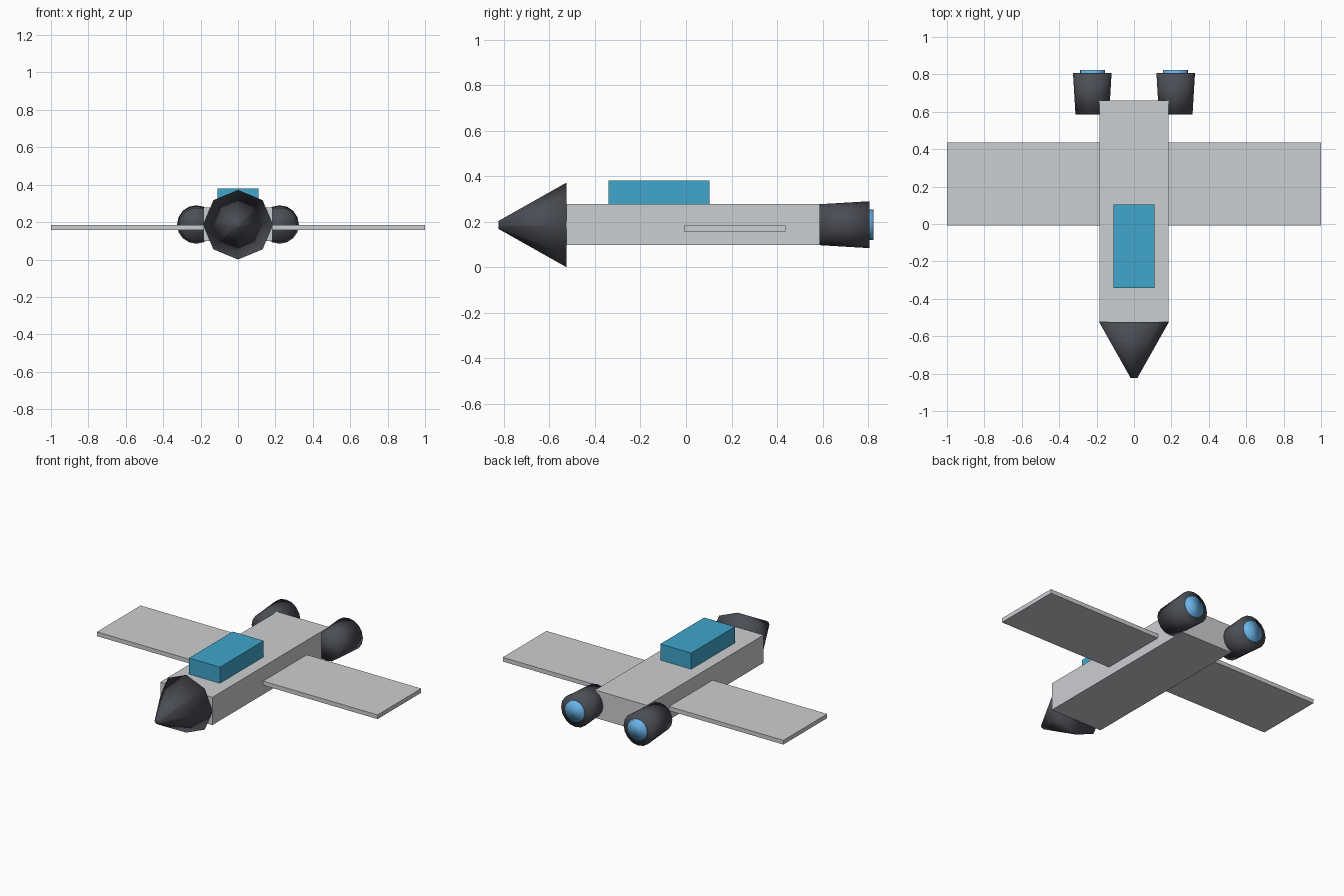
import bpy, bmesh
from math import pi
from mathutils import Matrix

if "Cube" in bpy.data.objects:
    bpy.data.objects.remove(bpy.data.objects["Cube"])


def material(name, color):
    m = bpy.data.materials.new(name)
    m.diffuse_color = (*color, 1)
    m.use_nodes = True
    m.node_tree.nodes["Principled BSDF"].inputs["Base Color"].default_value = m.diffuse_color
    return m


HULL = material("hull_grey", (0.6, 0.62, 0.64))
DARK = material("dark_metal", (0.07, 0.075, 0.09))
GLASS = material("canopy_blue", (0.05, 0.38, 0.6))
GLOW = material("glow_blue", (0.14, 0.45, 0.8))


def finish(name, bm, mat, smooth=False):
    bmesh.ops.recalc_face_normals(bm, faces=bm.faces)
    for f in bm.faces:
        f.smooth = smooth
    mesh = bpy.data.meshes.new(name)
    bm.to_mesh(mesh)
    bm.free()
    mesh.materials.append(mat)
    ob = bpy.data.objects.new(name, mesh)
    bpy.context.collection.objects.link(ob)
    return ob


def box(name, lo, hi, mat):
    bm = bmesh.new()
    size = [b - a for a, b in zip(lo, hi)]
    mid = [(a + b) / 2 for a, b in zip(lo, hi)]
    bmesh.ops.create_cube(bm, size=1, matrix=Matrix.Translation(mid) @ Matrix.Diagonal((*size, 1)))
    return finish(name, bm, mat)


def cone(name, x, z, y0, r0, y1, r1, sides, mat):
    """Cone along y, radius r0 at y0 (front) and r1 at y1 (back)."""
    bm = bmesh.new()
    bmesh.ops.create_cone(
        bm, cap_ends=True, segments=sides, radius1=r1, radius2=r0, depth=y1 - y0,
        matrix=Matrix.Translation((x, (y0 + y1) / 2, z)) @ Matrix.Rotation(pi / 2, 4, 'X'))
    return finish(name, bm, mat, smooth=True)


# Fuselage, canopy and eight-sided nose
box("fuselage", (-0.185, -0.525, 0.098), (0.185, 0.661, 0.277), HULL)
box("canopy", (-0.11, -0.341, 0.27), (0.11, 0.104, 0.381), GLASS)
cone("nose", 0, 0.186, -0.823, 0.018, -0.525, 0.186, 8, DARK)

# Wings, engines and exhaust glow on both sides
for side, s in (("left", -1), ("right", 1)):
    xs = sorted((s * 0.18, s * 1.0))
    box(side + "_wing", (xs[0], -0.008, 0.157), (xs[1], 0.437, 0.184), HULL)
    cone(side + "_engine", s * 0.223, 0.187, 0.586, 0.09, 0.806, 0.103, 16, DARK)
    cone(side + "_engine_glow", s * 0.223, 0.187, 0.786, 0.067, 0.823, 0.067, 16, GLOW)
